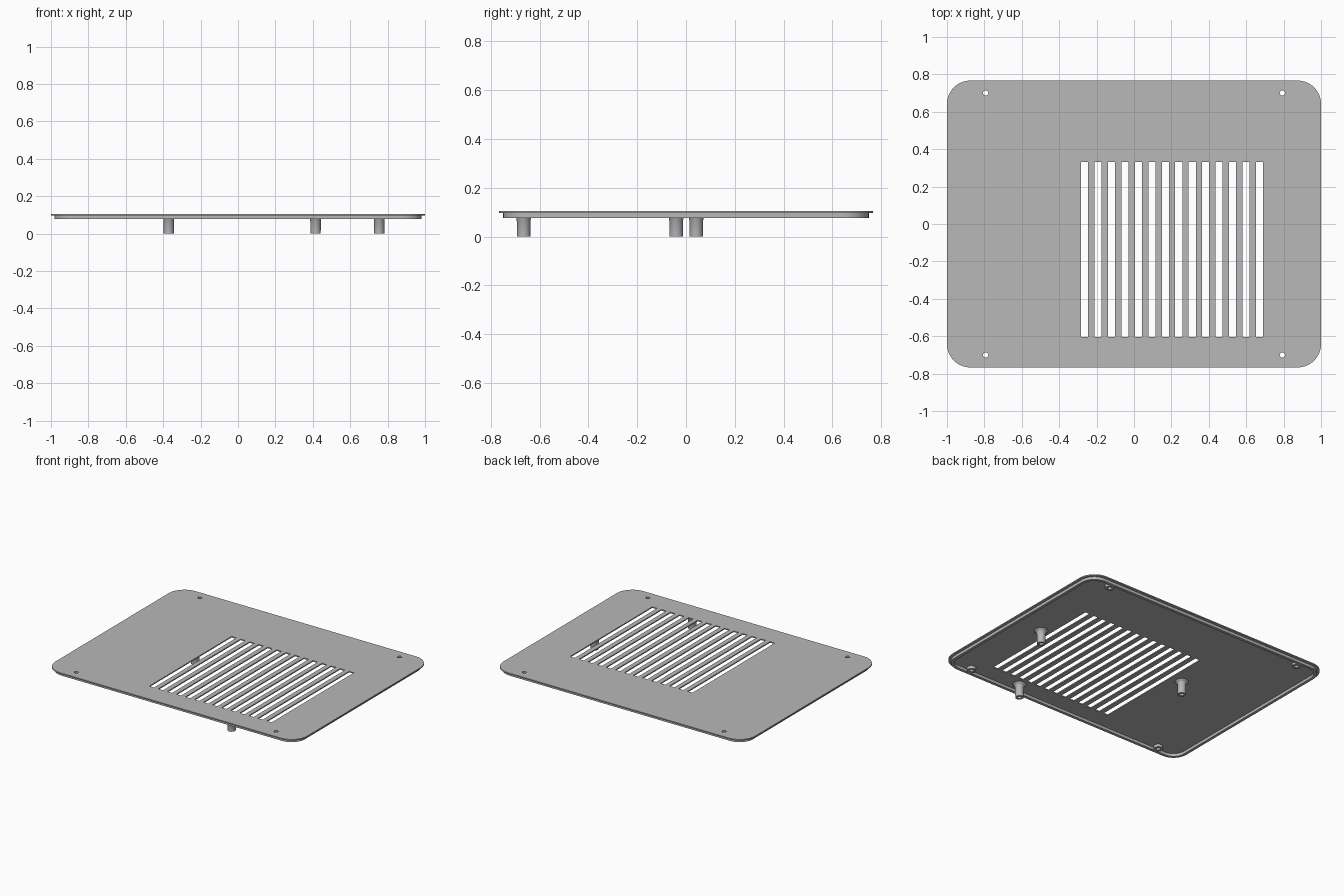
import bpy, bmesh
from math import sin, cos, pi, radians

if "Cube" in bpy.data.objects:
    bpy.data.objects.remove(bpy.data.objects["Cube"], do_unlink=True)

grey = bpy.data.materials.new("plain grey")
grey.use_nodes = True
grey.diffuse_color = (0.48, 0.48, 0.48, 1)
grey.node_tree.nodes["Principled BSDF"].inputs["Base Color"].default_value = grey.diffuse_color

TOP, SEAT, RIM_LOW = 0.105, 0.097, 0.077
HALF_X, HALF_Y, CORNER = 1.0, 0.767, 0.125
HOLES = [(sx * 0.793, sy * 0.70) for sx in (-1, 1) for sy in (-1, 1)]


def circle(x, y, r, n=24):
    return [(x + r * cos(2 * pi * i / n), y + r * sin(2 * pi * i / n)) for i in range(n)]


def rectangle(x0, x1, y0, y1):
    return [(x0, y0), (x1, y0), (x1, y1), (x0, y1)]


def rounded_outline(inset, steps=10):
    """Plate outline with round corners, moved inwards by inset."""
    r, pts = CORNER - inset, []
    for quarter, (sx, sy) in enumerate([(1, 1), (-1, 1), (-1, -1), (1, -1)]):
        for i in range(steps + 1):
            a = (quarter + i / steps) * pi / 2
            pts.append((sx * (HALF_X - CORNER) + r * cos(a), sy * (HALF_Y - CORNER) + r * sin(a)))
    return pts


def finish(name, mesh):
    mesh.materials.clear()
    mesh.materials.append(grey)
    obj = bpy.data.objects.new(name, mesh)
    bpy.context.collection.objects.link(obj)
    bpy.ops.object.select_all(action='DESELECT')
    obj.select_set(True)
    bpy.context.view_layer.objects.active = obj
    bpy.ops.object.shade_smooth_by_angle(angle=radians(35))
    return obj


def slab(name, loops, low, high):
    """Flat solid from closed outlines; inner outlines become openings."""
    curve = bpy.data.curves.new(name + " outline", 'CURVE')
    curve.dimensions, curve.fill_mode = '2D', 'BOTH'
    curve.extrude = (high - low) / 2
    for loop in loops:
        spline = curve.splines.new('POLY')
        spline.points.add(len(loop) - 1)
        for point, (x, y) in zip(spline.points, loop):
            point.co = (x, y, 0, 1)
        spline.use_cyclic_u = True
    helper = bpy.data.objects.new(name + " helper", curve)
    bpy.context.collection.objects.link(helper)
    bpy.context.view_layer.update()
    mesh = bpy.data.meshes.new_from_object(helper.evaluated_get(bpy.context.evaluated_depsgraph_get()))
    bpy.data.objects.remove(helper, do_unlink=True)
    bm = bmesh.new()
    bm.from_mesh(mesh)
    bmesh.ops.remove_doubles(bm, verts=bm.verts, dist=1e-5)
    bmesh.ops.translate(bm, verts=bm.verts, vec=(0, 0, (low + high) / 2))
    bmesh.ops.recalc_face_normals(bm, faces=bm.faces)
    bm.to_mesh(mesh)
    bm.free()
    return finish(name, mesh)


def lathe(name, profile, x, y, n=32):
    """Turn a (radius, height) profile about a vertical axis."""
    bm = bmesh.new()
    verts = [bm.verts.new((r, 0, z)) for r, z in profile]
    edges = [bm.edges.new(pair) for pair in zip(verts, verts[1:])]
    bmesh.ops.spin(bm, geom=verts + edges, axis=(0, 0, 1), cent=(0, 0, 0),
                   angle=2 * pi, steps=n, use_merge=True)
    bmesh.ops.remove_doubles(bm, verts=bm.verts, dist=1e-5)
    bmesh.ops.recalc_face_normals(bm, faces=bm.faces)
    bmesh.ops.translate(bm, verts=bm.verts, vec=(x, y, 0))
    mesh = bpy.data.meshes.new(name)
    bm.to_mesh(mesh)
    bm.free()
    return finish(name, mesh)


# Cover plate with ventilation slots and screw holes
slots = [rectangle(x, x + 0.038, -0.603, 0.331)
         for x in (-0.283 + 0.0719 * i for i in range(14))]
screw_holes = [circle(x, y, 0.014) for x, y in HOLES]
slab("cover_plate", [rounded_outline(0)] + slots + screw_holes, SEAT, TOP)

# Rim below the plate, set in from its edge
slab("rim", [rounded_outline(0.018), rounded_outline(0.038)], RIM_LOW, SEAT)

# Bosses round the screw holes
for i, (x, y) in enumerate(HOLES):
    slab(f"screw_boss_{i + 1}", [circle(x, y, 0.03), circle(x, y, 0.014)], RIM_LOW, SEAT)

# Hollow mounting posts with a flared foot against the plate
post_profile = [(0, 0.05), (0.014, 0.05), (0.014, 0), (0.027, 0), (0.029, 0.08),
                (0.034, 0.087), (0.046, SEAT), (0, SEAT)]
for i, (x, y) in enumerate([(-0.37, 0.042), (0.415, -0.665), (0.755, -0.04)]):
    lathe(f"mounting_post_{i + 1}", post_profile, x, y)
